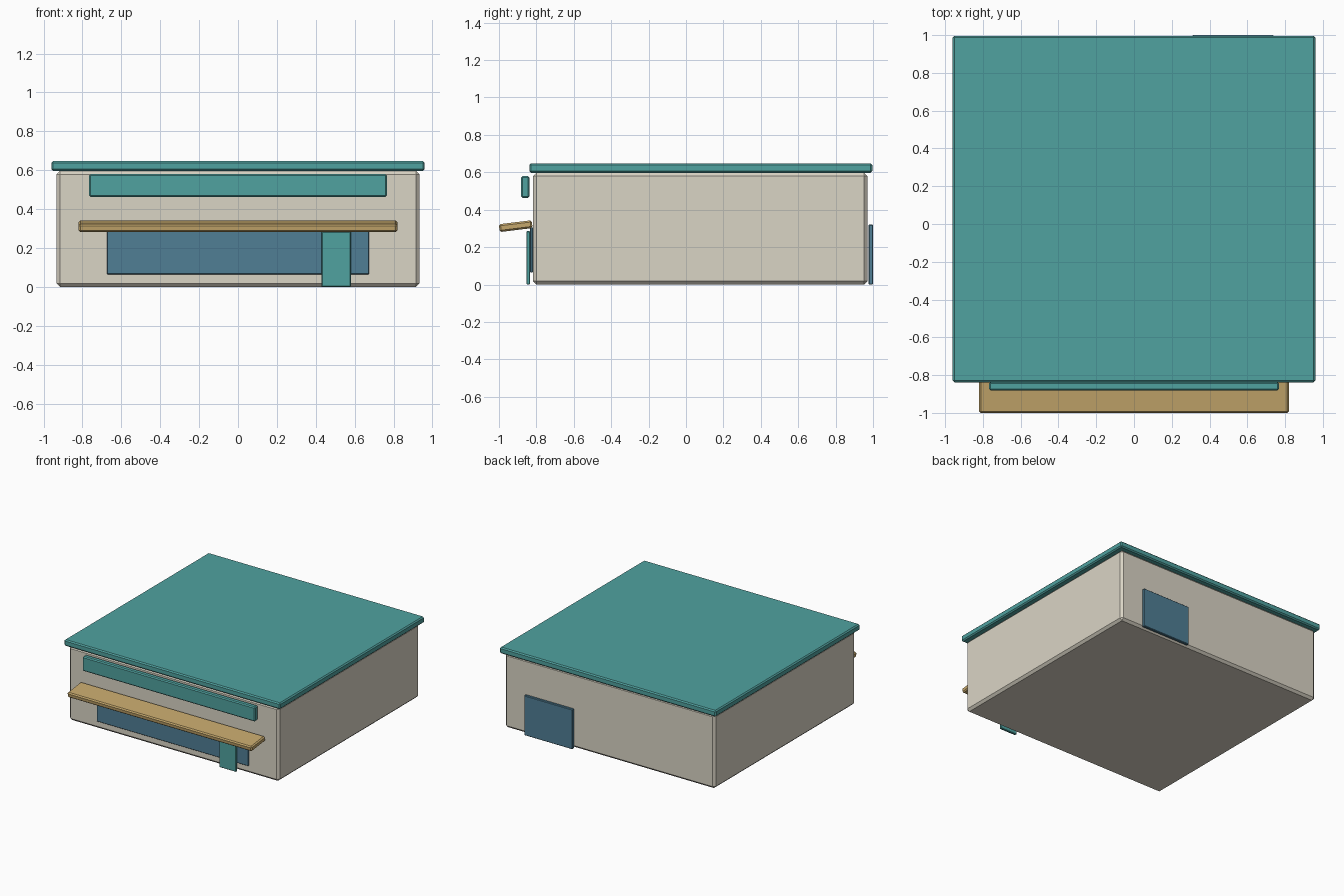
import bpy
from math import radians

if "Cube" in bpy.data.objects:
    bpy.data.objects.remove(bpy.data.objects["Cube"])


def material(name, color):
    m = bpy.data.materials.new(name)
    m.diffuse_color = (*color, 1)
    m.use_nodes = True
    m.node_tree.nodes["Principled BSDF"].inputs["Base Color"].default_value = m.diffuse_color
    return m


CREAM = material("cream_wall", (0.70, 0.66, 0.56))
TEAL = material("teal_trim", (0.08, 0.36, 0.35))
TAN = material("tan_canopy", (0.56, 0.39, 0.15))
BLUE = material("blue_glass", (0.08, 0.21, 0.30))


def box(name, x, y, z, mat, bevel, tilt=0):
    """Chamfered box spanning the given (low, high) ranges."""
    spans = (x, y, z)
    bpy.ops.mesh.primitive_cube_add(size=1, location=[(a + b) / 2 for a, b in spans])
    o = bpy.context.object
    o.name = name
    o.scale = [b - a for a, b in spans]
    bpy.ops.object.transform_apply(location=False, rotation=False, scale=True)
    o.rotation_euler.x = radians(tilt)
    o.data.materials.append(mat)
    b = o.modifiers.new("chamfer", 'BEVEL')
    b.width = bevel
    b.segments = 1
    return o


# main building and overhanging flat roof
box("building_body", (-0.933, 0.933), (-0.818, 0.97), (0, 0.597), CREAM, 0.018)
box("roof_slab", (-0.96, 0.96), (-0.838, 0.996), (0.597, 0.647), TEAL, 0.009)

# shop front: sign board, sloping canopy, window and door
box("sign_board", (-0.767, 0.767), (-0.881, -0.837), (0.463, 0.58), TEAL, 0.008)
box("canopy", (-0.82, 0.82), (-0.999, -0.822), (0.291, 0.333), TAN, 0.009, tilt=7)
box("front_window", (-0.673, 0.673), (-0.833, -0.817), (0.065, 0.305), BLUE, 0.003)
box("front_door", (0.43, 0.58), (-0.853, -0.834), (0, 0.285), TEAL, 0.004)

# loading door at the back
box("back_door", (0.31, 0.74), (0.976, 1.0), (0, 0.32), BLUE, 0.004)
